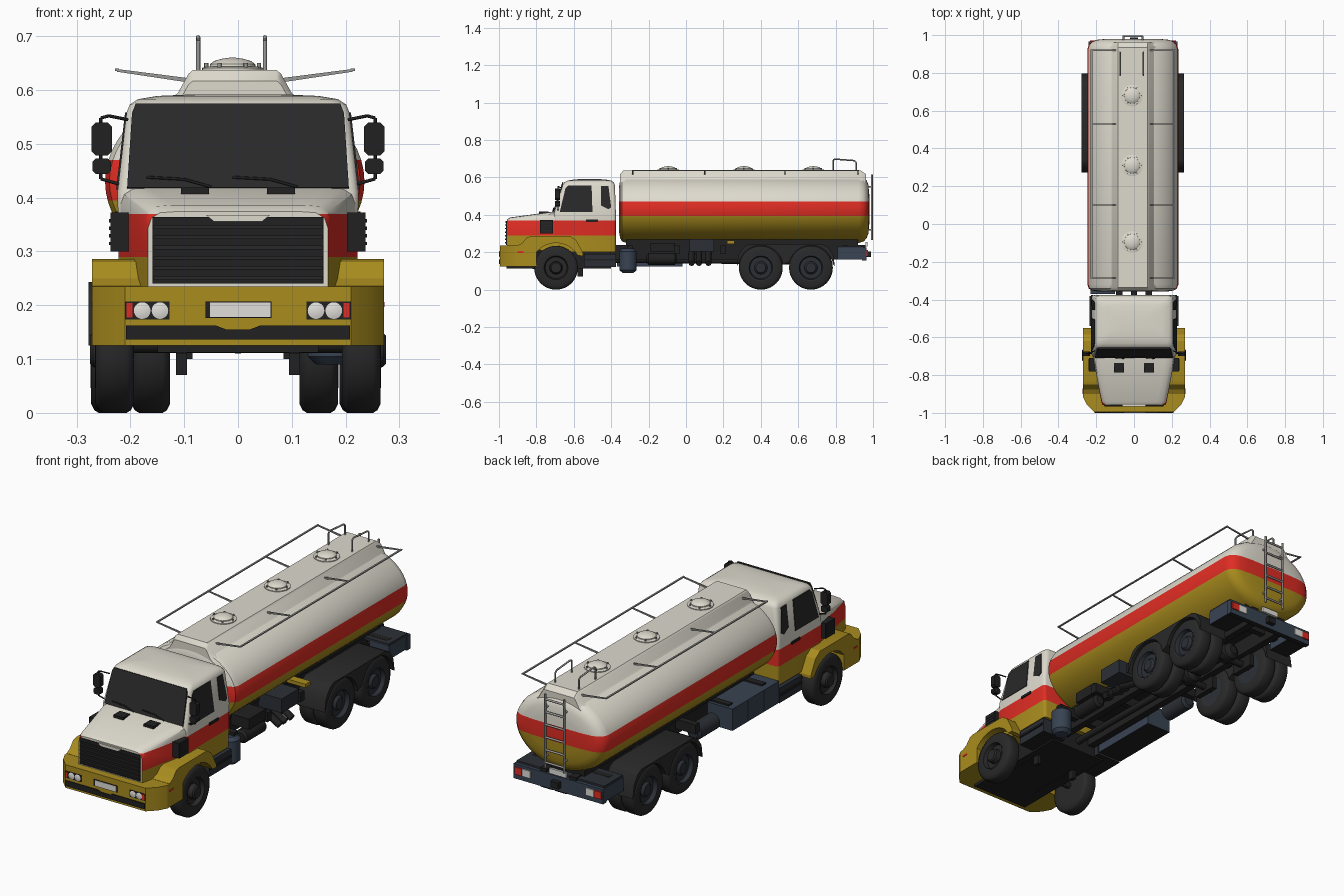
import bpy, bmesh, math
from mathutils import Vector, Matrix

if "Cube" in bpy.data.objects:
    bpy.data.objects.remove(bpy.data.objects["Cube"])


def material(name, r, g, b):
    m = bpy.data.materials.new(name)
    m.diffuse_color = (r, g, b, 1)
    m.use_nodes = True
    m.node_tree.nodes["Principled BSDF"].inputs["Base Color"].default_value = m.diffuse_color
    return m


WHITE = material("cream_white", .73, .70, .615)
RED = material("red", .74, .026, .017)
YELLOW = material("ochre_yellow", .40, .265, .013)
BLACK = material("black", .015, .015, .016)
TYRE = material("tyre_black", .022, .022, .022)
GLASS = material("dark_glass", .022, .022, .023)
BLUE = material("blue_grey", .04, .056, .085)
SLATE = material("dark_slate", .024, .028, .036)
GREY = material("steel_grey", .32, .32, .31)
LAMP = material("lamp_white", .75, .74, .70)


def finish(name, bm, mats, rule=None, cuts=(), angle=35):
    """Cut at heights, colour faces by rule, shade and link."""
    for z in cuts:
        bmesh.ops.bisect_plane(bm, geom=bm.verts[:] + bm.edges[:] + bm.faces[:],
                               plane_co=(0, 0, z), plane_no=(0, 0, 1))
    bmesh.ops.recalc_face_normals(bm, faces=bm.faces)
    bm.normal_update()
    if rule:
        for f in bm.faces:
            f.material_index = rule(f.calc_center_median(), f.normal)
    me = bpy.data.meshes.new(name)
    bm.to_mesh(me)
    bm.free()
    for m in mats if isinstance(mats, (list, tuple)) else [mats]:
        me.materials.append(m)
    me.shade_smooth()
    me.set_sharp_from_angle(angle=math.radians(angle))
    ob = bpy.data.objects.new(name, me)
    bpy.context.collection.objects.link(ob)
    return ob


def loft(name, rings, mats, closed=False, **kw):
    bm = bmesh.new()
    vs = [[bm.verts.new(p) for p in r] for r in rings]
    n = len(vs[0])
    for a, b in zip(vs, vs[1:] + (vs[:1] if closed else [])):
        for i in range(n):
            bm.faces.new((a[i], a[(i + 1) % n], b[(i + 1) % n], b[i]))
    if not closed:
        bm.faces.new(vs[0])
        bm.faces.new(vs[-1])
    return finish(name, bm, mats, **kw)


def slab(name, pts, d, mats, **kw):
    """Flat outline pushed along vector d."""
    return loft(name, [pts, [Vector(p) + Vector(d) for p in pts]], mats, **kw)


def box(name, x0, x1, y0, y1, z0, z1, mat, **kw):
    return slab(name, [(x0, y0, z0), (x1, y0, z0), (x1, y1, z0), (x0, y1, z0)], (0, 0, z1 - z0), mat, **kw)


def plate(name, x0, x1, z0, z1, y, d, c, mat):
    """Front-facing plate with clipped corners."""
    slab(name, [(x0 + c, y, z0), (x1 - c, y, z0), (x1, y, z0 + c), (x1, y, z1 - c), (x1 - c, y, z1),
                (x0 + c, y, z1), (x0, y, z1 - c), (x0, y, z0 + c)], (0, d, 0), mat)


def lathe(name, prof, loc, axis, mat, seg=32, flip=1, closed=False):
    """Profile of (radius, height) spun about an axis."""
    rings = []
    for r, h in prof:
        ring = []
        for i in range(seg):
            t = 2 * math.pi * i / seg
            c, s = r * math.cos(t), r * math.sin(t)
            p = {'X': (h * flip, c, s), 'Y': (c, h * flip, s), 'Z': (c, s, h)}[axis]
            ring.append(Vector(loc) + Vector(p))
        rings.append(ring)
    return loft(name, rings, mat, closed=closed)


def bars(name, segs, r, mat):
    bm = bmesh.new()
    for p, q in segs:
        p, q = Vector(p), Vector(q)
        m = Matrix.Translation((p + q) / 2) @ (q - p).to_track_quat('Z', 'Y').to_matrix().to_4x4()
        bmesh.ops.create_cone(bm, cap_ends=True, segments=8, radius1=r, radius2=r, depth=(q - p).length, matrix=m)
    return finish(name, bm, mat, angle=60)


def chain(*pts):
    return list(zip(pts, pts[1:]))


# Tank with three colour bands
OX = -.006
tank_rings = [[(OX + (.241 - i) * math.cos(t), y, .43 + (.18 - i) * math.sin(t))
               for t in [2 * math.pi * k / 56 for k in range(56)]]
              for y, i in [(-.358, .06), (-.352, .025), (-.342, .008), (-.32, 0), (.925, 0), (.95, .008),
                           (.966, .025), (.975, .05), (.98, .1)]]
loft("tank", tank_rings, [YELLOW, RED, WHITE], cuts=(.395, .47),
     rule=lambda c, n: 0 if c.z < .395 else 1 if c.z < .47 else 2)

# Raised walkway, hatches, side rails, handrails and ladder
loft("walkway", [[(OX + s * x, y, z - d) for s, x, z in
                  [(-1, .135, .572), (-1, .106, .594), (-1, .086, .63), (-1, .078, .637),
                   (1, .078, .637), (1, .086, .63), (1, .106, .594), (1, .135, .572)]]
                 for y, d in [(-.352, .02), (-.335, 0), (.935, 0), (.962, .02)]], WHITE)
for y in (-.095, .31, .68):
    lathe("hatch_ring", [(.057, .63), (.057, .641), (.046, .644), (.04, .644)], (OX - .004, y, 0), 'Z', WHITE)
    lathe("hatch_dome", [(.043, .64), (.042, .648), (.034, .654), (.02, .658), (.006, .66)],
          (OX - .004, y, 0), 'Z', WHITE)
    bars("hatch_clamps", [((OX - .004 + .049 * math.cos(a), y + .049 * math.sin(a), .638),
                           (OX - .004 + .049 * math.cos(a), y + .049 * math.sin(a), .65))
                          for a in [k * math.pi / 3 for k in range(6)]], .004, GREY)
for s in (-1, 1):
    x0, x1 = OX + s * .086, OX + s * .219
    box("side_rail", x1 - .004, x1 + .004, -.289, .924, .635, .640, GREY)
    for y in (-.285, .10, .53, .92):
        slab("rail_bracket", [(x0, y - .003, .614), (x1, y - .003, .634), (x1, y - .003, .639), (x0, y - .003, .622)],
             (0, .006, 0), GREY)
    x = OX - .006 + s * .062
    bars("handrail", chain((x, .786, .63), (x, .786, .692), (x, .797, .698), (x, .90, .69), (x, .91, .68),
                           (x, .91, .63)), .004, GREY)
bars("ladder", [((OX + s * .05, .994, .265), (OX + s * .05, .994, .615)) for s in (-1, 1)] +
     [((OX - .05, .994, z), (OX + .05, .994, z)) for z in (.29, .35, .41, .47, .53, .59)] +
     [((OX + s * .05, .994, z), (OX + s * .05, .95, z)) for s in (-1, 1) for z in (.32, .55)], .005, GREY)


# Cab
def cab_ring(w, y0, y1, z, r):
    out = []
    for cx, cy, a0 in [(w - r, y1 - r, 0), (r - w, y1 - r, 90), (r - w, y0 + r, 180), (w - r, y0 + r, 270)]:
        for k in range(4):
            a = math.radians(a0 + 30 * k)
            out.append((cx + r * math.cos(a), cy + r * math.sin(a), z))
    return out


def band(c, n):
    return 0 if c.z < .29 else 1 if c.z < .37 else 2


loft("cab", [cab_ring(*a) for a in [(.22, -.70, -.375, .2, .015), (.224, -.705, -.375, .41, .015),
                                    (.207, -.66, -.38, .558, .02), (.201, -.651, -.386, .573, .025),
                                    (.186, -.632, -.40, .583, .03), (.15, -.60, -.43, .589, .03),
                                    (.08, -.55, -.48, .592, .03)]],
     [YELLOW, RED, WHITE], cuts=(.29, .37), rule=band)


def hood_ring(y, w, zb, zt):
    half = [(w, zb), (w, zt - .03), (w - .006, zt - .012), (w - .022, zt - .002), (w - .05, zt)]
    return [(x, y, z) for x, z in half] + [(-x, y, z) for x, z in reversed(half)]


loft("hood", [hood_ring(-.958, .167, .23, .374), (hood_ring(-.94, .173, .23, .386)),
              hood_ring(-.69, .220, .2, .42)], [YELLOW, RED, WHITE], cuts=(.29, .37),
     rule=lambda c, n: 2 if n.y < -.8 else band(c, n))

# Glass
slab("windshield", [(-.206, -.704, .417), (.206, -.704, .417), (.197, -.660, .555), (.19, -.655, .573),
                    (-.19, -.655, .573), (-.197, -.660, .555)], (0, -.006, .002), GLASS)
for s in (-1, 1):
    def side(y, z):
        return (s * (.224 - .115 * (z - .41)), y, z)
    slab("door_window", [side(*p) for p in [(-.675, .415), (-.645, .54), (-.63, .558), (-.505, .558), (-.50, .415)]],
         (s * .003, 0, 0), GLASS)
    slab("quarter_window", [side(*p) for p in [(-.455, .45), (-.455, .555), (-.415, .555), (-.40, .44), (-.415, .43)]],
         (s * .003, 0, 0), GLASS)
    box("door_handle", s * .22, s * .228, -.535, -.47, .362, .374, BLACK)
    box("air_intake", s * .19, s * .237, -.78, -.71, .30, .372, BLACK)
    for z in (.312, .326, .340, .354):
        box("intake_slat", s * .2, s * .240, -.775, -.715, z, z + .006, TYRE)
    # Mirrors
    x0, x1 = sorted((s * .234, s * .272))
    plate("large_mirror", x0, x1, .478, .54, -.70, .025, .008, BLACK)
    plate("small_mirror", x0 + .002, x1 - .002, .444, .473, -.70, .025, .006, BLACK)
    bars("mirror_arm", chain((s * .205, -.67, .545), (s * .24, -.685, .552), (s * .255, -.685, .548),
                             (s * .255, -.685, .435), (s * .22, -.685, .425)), .003, BLACK)
    # Wipers and their cowl pads
    box("cowl_pad", s * .08 - .026, s * .08 + .026, -.785, -.735, .40, .419, BLACK)
    bars("wiper", chain((s * .08 + .03, -.712, .42), (s * .08 - .02, -.708, .434), (s * .08 - .09, -.706, .438)),
         .0025, BLACK)

# Grille
box("grille", -.159, .159, -.962, -.95, .24, .364, BLACK)
for k in range(6):
    box("grille_slat", -.157, .157, -.967, -.955, .247 + .019 * k, .254 + .019 * k, TYRE)
slab("grille_lip", [(-.06, -.966, .368), (-.045, -.966, .356), (.045, -.966, .356), (.06, -.966, .368)],
     (0, .012, 0), WHITE)

# Bumper with lamps and plate
outline = [(-.271, -.80), (-.271, -.915), (-.25, -.955), (-.21, -.995), (.21, -.995), (.25, -.955), (.271, -.915),
           (.271, -.80)]
slab("bumper", [(x, y, .125) for x, y in outline], (0, 0, .11), YELLOW, angle=20)
slab("bumper_slot", [(-.208, -1, .136), (.208, -1, .136), (.208, -1, .162), (.04, -1, .162), (.022, -1, .155),
                     (-.022, -1, .155), (-.04, -1, .162), (-.208, -1, .162)], (0, .012, 0), BLACK)
box("plate_frame", -.06, .062, -.998, -.98, .176, .207, BLACK)
box("number_plate", -.052, .060, -1, -.98, .178, .205, LAMP)
for s in (-1, 1):
    box("lamp_housing", s * .127, s * .21, -.997, -.98, .174, .207, BLACK)
    for x in (.145, .178):
        lathe("headlight", [(.0165, 0), (.0155, .002), (.009, .004), (.003, .0045)], (s * x, -.995, .19), 'Y', LAMP,
              seg=20, flip=-1)
    box("indicator", s * .196, s * .207, -.999, -.98, .177, .204, RED)
    box("side_marker", s * .26, s * .2725, -.90, -.87, .197, .206, RED)
    # Front fenders with wheel arch
    prof = [(-.90, .15), (-.90, .236), (-.875, .25), (-.85, .28), (-.83, .286), (-.62, .286), (-.585, .262),
            (-.55, .195), (-.55, .18)]
    prof += [(-.695 + .135 * math.cos(math.radians(a)), .115 + .135 * math.sin(math.radians(a)))
             for a in range(30, 176, 12)]
    slab("front_fender", [(s * .165, y, z) for y, z in prof], (s * .106, 0, 0), YELLOW, angle=20)


# Wheels
def wheel(name, x, y, s, hub, rim):
    h = .036
    lathe(name + "_tyre", [(.07, -h), (.10, -h), (.112, -h + .006), (.117, -h + .014), (.117, h - .014),
                           (.112, h - .006), (.10, h), (.07, h)], (x, y, .117), 'X', TYRE, seg=40, closed=True)
    lathe(name + "_rim", [(.071, -h), (.071, h + .001), (.064, h + .001), (.058, h - .018), (.035, h - .018),
                          (.032, hub - .006), (.026, hub), (.01, hub)], (x, y, .117), 'X', rim, flip=s)


for s in (-1, 1):
    wheel("front", s * .229, -.695, s, .046, TYRE)
    for y in (.40, .668):
        wheel("rear_outer", OX + s * .231, y, s, .03, SLATE)
        wheel("rear_inner", OX + s * .156, y, s, .01, SLATE)
    # Rear mudguard over both axles
    prof = [(.272, .125), (.28, .185), (.31, .228), (.34, .243), (.73, .243), (.76, .228), (.787, .185), (.796, .125)]
    for yc in (.668, .40):
        prof += [(yc + .12 * math.cos(math.radians(a)), .117 + .12 * math.sin(math.radians(a)))
                 for a in range(8, 173, 12)]
    slab("rear_mudguard", [(OX + s * .125, y, z) for y, z in prof], (s * .147, 0, 0), TYRE, angle=30)

# Chassis, axles and driveline
for s in (-1, 1):
    box("frame_rail", s * .06, s * .095, -.90, .96, .16, .24, BLACK)
    for y in (.40, .668):
        box("spring_mount", s * .085, s * .11, y - .06, y + .06, .10, .16, BLACK)
    box("spring_hanger", s * .095, s * .115, -.58, -.55, .07, .16, BLACK)
    box("front_spring", s * .095, s * .115, -.82, -.57, .11, .13, BLACK)
box("subframe", -.11, .10, -.32, .92, .235, .285, BLACK)
box("underbody", -.15, .15, -.96, -.40, .112, .20, BLACK)
for y in (-.3, -.05, .2, .53, .85):
    box("crossmember", -.2, .2, y - .015, y + .015, .19, .235, BLACK)
bars("axles", [((-.2, y, .127), (.2, y, .127)) for y in (-.695, .40, .668)], .016, BLACK)
bars("drive_shaft", [((0, -.4, .16), (0, .668, .15))], .016, BLACK)
for y in (.40, .668):
    lathe("differential", [(.02, -.045), (.04, -.03), (.045, 0), (.04, .03), (.02, .045)], (0, y, .155), 'Y', BLACK,
          seg=20)


# Side equipment
def dark_below(c, n):
    return 1 if n.z < -.5 else 0


for s in (-1, 1):
    box("cab_step", s * .10, s * .228, -.545, -.375, .12, .19, [SLATE, BLACK], rule=dark_below)
    box("step_tread", s * .20, s * .235, -.54, -.38, .155, .165, BLACK)
lathe("air_cleaner", [(.03, .09), (.046, .105), (.046, .205), (.03, .22)], (.175, -.31, 0), 'Z', BLUE)
lathe("right_air_tank", [(.02, -.08), (.032, -.07), (.032, .07), (.02, .08)], (.16, -.13, .165), 'Y', BLACK, seg=20)
box("valve_box", .09, .19, -.19, -.06, .20, .25, BLACK)
box("pump_box", .09, .215, .02, .15, .205, .272, SLATE)
bars("outlet_pipes", [((.1, y, .20), (.2, y, .14)) for y in (.03, .07, .12)], .016, BLACK)
box("valve_tag", .09, .2, .22, .26, .245, .262, YELLOW)
box("left_toolbox", -.23, -.10, -.37, -.02, .125, .228, [BLUE, BLACK], rule=dark_below)
for y in (-.255, -.135):
    box("toolbox_seam", -.232, -.20, y - .003, y + .003, .13, .225, BLACK)
lathe("left_air_tank", [(.025, -.08), (.038, -.07), (.038, .07), (.025, .08)], (-.17, .11, .18), 'Y', SLATE, seg=20)

# Rear bumper with lamps
box("rear_bumper", -.24, .23, .94, .966, .155, .225, [BLUE, BLACK], rule=dark_below)
box("rear_deck", -.235, .225, .81, .95, .222, .234, SLATE)
box("tow_hook", -.02, .02, .96, .988, .175, .205, BLACK)
box("rear_plate", -.05, .04, .96, .971, .23, .255, LAMP)
for s in (-1, 1):
    box("rear_side_panel", OX + s * .13, OX + s * .232, .81, .945, .16, .225, [BLUE, BLACK], rule=dark_below)
    box("tail_lamp_red", OX + s * .19, OX + s * .228, .96, .972, .178, .212, RED)
    box("tail_lamp_white", OX + s * .145, OX + s * .188, .96, .972, .178, .212, LAMP)
